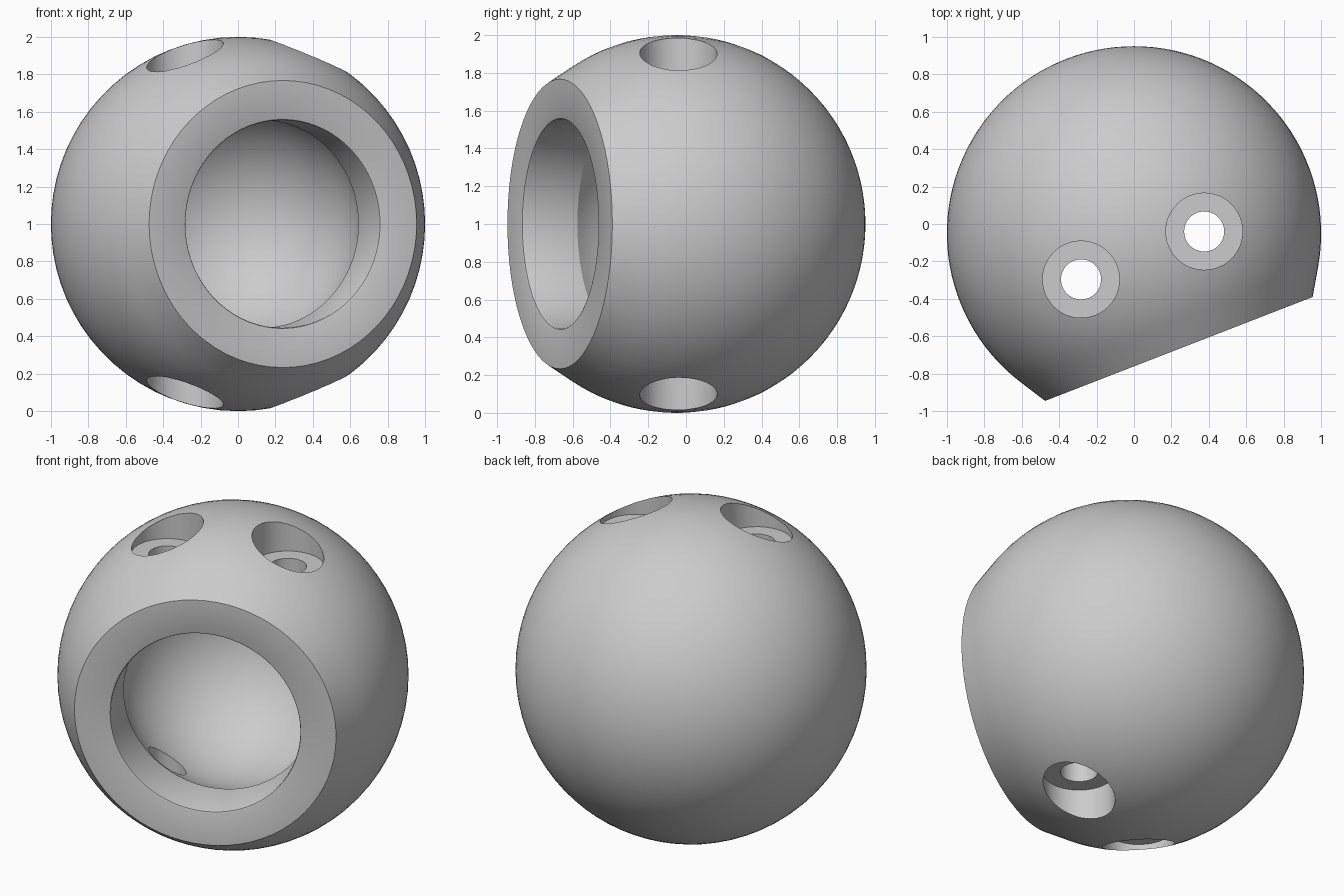
import bpy, bmesh
from math import sin, cos, pi, acos, atan2, sqrt
from mathutils import Vector, Matrix

cube = bpy.data.objects.get("Cube")
if cube:
    bpy.data.objects.remove(cube, do_unlink=True)

CENTRE = Vector((0, -0.05, 1))
AXIS = Vector((0.362, -0.932, 0)).normalized()   # direction the socket faces

grey = bpy.data.materials.new("light_grey")
grey.use_nodes = True
colour = (0.6, 0.6, 0.6, 1)
grey.diffuse_color = colour
grey.node_tree.nodes["Principled BSDF"].inputs["Base Color"].default_value = colour


def lathe(name, profile, steps, matrix):
    """Revolve (radius, height) points around local z."""
    bm = bmesh.new()
    verts = [bm.verts.new((r, 0, h)) for r, h in profile]
    edges = [bm.edges.new(pair) for pair in zip(verts, verts[1:])]
    bmesh.ops.spin(bm, geom=verts + edges, cent=(0, 0, 0), axis=(0, 0, 1),
                   angle=2 * pi, steps=steps)
    bmesh.ops.remove_doubles(bm, verts=bm.verts[:], dist=0.0001)
    bmesh.ops.recalc_face_normals(bm, faces=bm.faces[:])
    bm.transform(matrix)
    mesh = bpy.data.meshes.new(name)
    bm.to_mesh(mesh)
    bm.free()
    mesh.materials.append(grey)
    obj = bpy.data.objects.new(name, mesh)
    bpy.context.scene.collection.objects.link(obj)
    return obj


def arc(radius, start, end, count):
    """Points on a circle, angles measured from the +height axis."""
    angles = [start + (end - start) * i / count for i in range(count + 1)]
    return [(max(0, radius * sin(a)), radius * cos(a)) for a in angles]


# Hollow ball: outer sphere, tangent cone to the flat rim, bore, inner sphere
flat, rim, bore, hollow, bevel = 0.6625, 0.767, 0.555, 0.655, 0.012
tangent = atan2(rim, flat) + acos(1 / sqrt(rim ** 2 + flat ** 2))
profile = arc(1, pi, tangent, 40)
profile += [(rim, flat), (bore + bevel, flat),
            (bore + bevel * 0.3, flat - bevel * 0.3), (bore, flat - bevel)]
profile += arc(hollow, atan2(bore, sqrt(hollow ** 2 - bore ** 2)), pi, 32)
place = Matrix.Translation(CENTRE) @ AXIS.to_track_quat('Z', 'Y').to_matrix().to_4x4()
ball = lathe("hollow_ball", profile, 72, place)

# Vertical bolt holes, counterbored at top and bottom
wide, narrow, seat, end = 0.205, 0.107, 0.78, 1.2
hole = [(0, -end), (wide, -end), (wide, -seat), (narrow, -seat),
        (narrow, seat), (wide, seat), (wide, end), (0, end)]
for i, (x, y) in enumerate([(0.375, -0.04), (-0.283, -0.296)]):
    cutter = lathe(f"bolt_hole_cutter_{i + 1}", hole, 48, Matrix.Translation((x, y, 1)))
    cutter.hide_render = True
    mod = ball.modifiers.new("bolt_hole", 'BOOLEAN')
    mod.operation = 'DIFFERENCE'
    mod.solver = 'EXACT'
    mod.object = cutter

# Apply the cuts and remove the cutters
graph = bpy.context.evaluated_depsgraph_get()
cut = bpy.data.meshes.new_from_object(ball.evaluated_get(graph))
cutters = [m.object for m in ball.modifiers]
ball.modifiers.clear()
ball.data = cut
for c in cutters:
    bpy.data.objects.remove(c, do_unlink=True)

# Smooth shading with crisp edges
bpy.ops.object.select_all(action='DESELECT')
ball.select_set(True)
bpy.context.view_layer.objects.active = ball
bpy.ops.object.shade_smooth_by_angle(angle=pi / 6)
